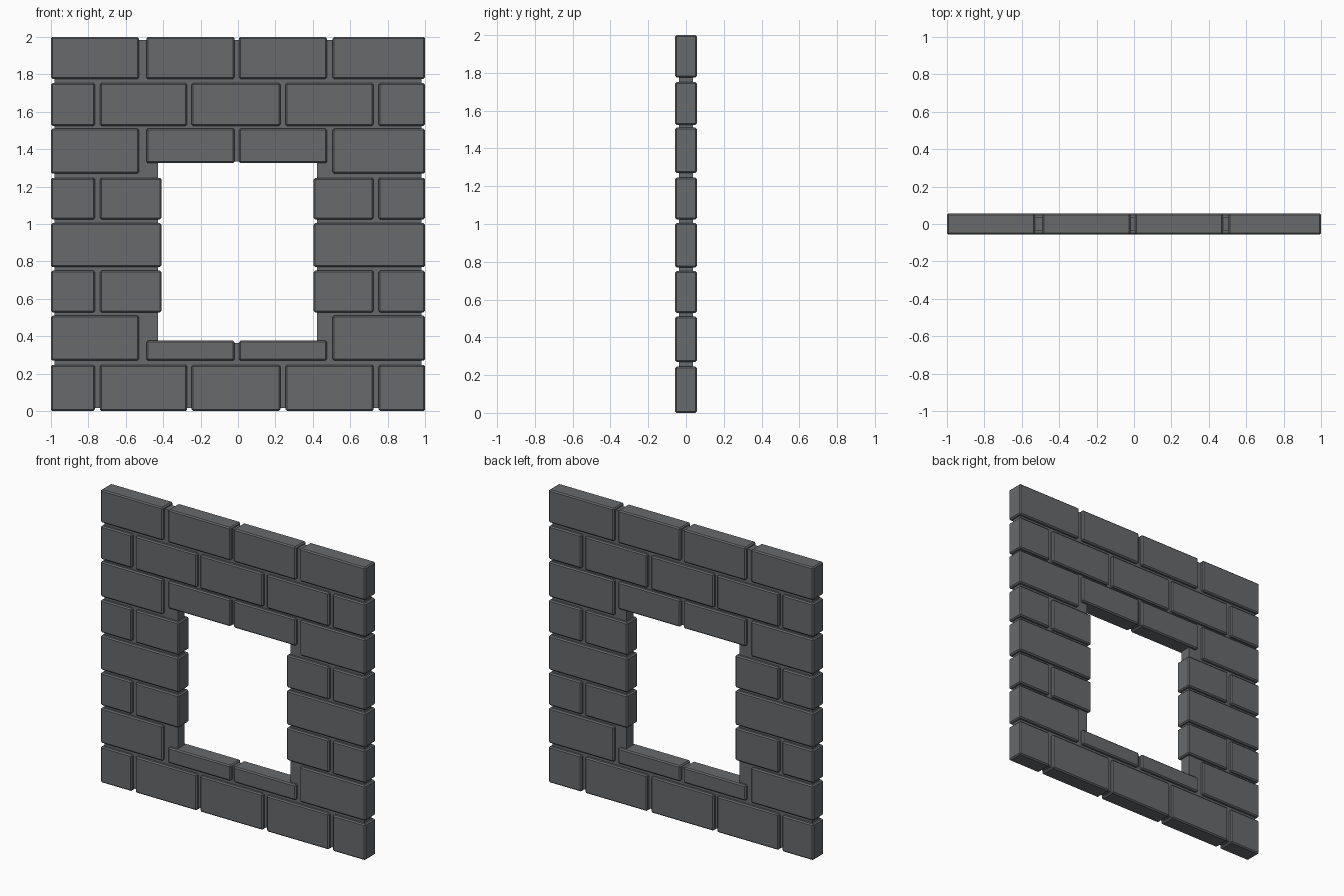
import bpy, bmesh

if "Cube" in bpy.data.objects:
    bpy.data.objects.remove(bpy.data.objects["Cube"])

stone = bpy.data.materials.new("dark_grey_stone")
stone.diffuse_color = (0.135, 0.142, 0.15, 1)
stone.use_nodes = True
stone.node_tree.nodes["Principled BSDF"].inputs["Base Color"].default_value = stone.diffuse_color


def add_object(name, bm):
    bmesh.ops.recalc_face_normals(bm, faces=bm.faces)
    mesh = bpy.data.meshes.new(name)
    bm.to_mesh(mesh)
    bm.free()
    mesh.materials.append(stone)
    obj = bpy.data.objects.new(name, mesh)
    bpy.context.collection.objects.link(obj)
    return obj


def brick(name, x0, x1, z0, z1, half_depth=0.057):
    bm = bmesh.new()
    bmesh.ops.create_cube(bm, size=1)
    for v in bm.verts:
        v.co.x = x1 if v.co.x > 0 else x0
        v.co.z = z1 if v.co.z > 0 else z0
        v.co.y *= 2 * half_depth
    obj = add_object(name, bm)
    bev = obj.modifiers.new("worn_edges", "BEVEL")
    bev.width = 0.008
    bev.segments = 1


# Brick patterns as x ranges
five = [(-1, -0.765), (-0.738, -0.272), (-0.248, 0.226), (0.255, 0.725), (0.752, 1)]
four = [(-1, -0.53), (-0.49, -0.018), (0.005, 0.475), (0.506, 1)]
ends = [four[0], four[3]]
middle = four[1:3]
jambs = [(-1, -0.765), (-0.738, -0.41), (0.405, 0.725), (0.752, 1)]
wide_jambs = [(-1, -0.41), (0.405, 1)]

# Courses: bottom, top, pattern
courses = [
    (0.0, 0.246, five),
    (0.27, 0.51, ends),
    (0.27, 0.376, middle),      # window sill
    (0.528, 0.751, jambs),
    (0.77, 1.005, wide_jambs),
    (1.025, 1.247, jambs),
    (1.27, 1.51, ends),
    (1.325, 1.51, middle),      # window lintel
    (1.525, 1.753, five),
    (1.776, 2.0, four),
]
for row, (z0, z1, pattern) in enumerate(courses):
    for col, (x0, x1) in enumerate(pattern):
        brick(f"brick_{row}_{col}", x0, x1, z0, z1)

# Recessed mortar core with the window opening
bm = bmesh.new()


def rect(x0, x1, z0, z1):
    return [bm.verts.new((x, -0.036, z)) for x, z in ((x0, z0), (x1, z0), (x1, z1), (x0, z1))]


outer = rect(-0.982, 0.982, 0.015, 1.985)
inner = rect(-0.428, 0.423, 0.365, 1.335)
for i in range(4):
    j = (i + 1) % 4
    bm.faces.new((outer[i], outer[j], inner[j], inner[i]))
ext = bmesh.ops.extrude_face_region(bm, geom=bm.faces[:], use_keep_orig=True)
for v in ext["geom"]:
    if isinstance(v, bmesh.types.BMVert):
        v.co.y = 0.036
add_object("mortar_core", bm)
